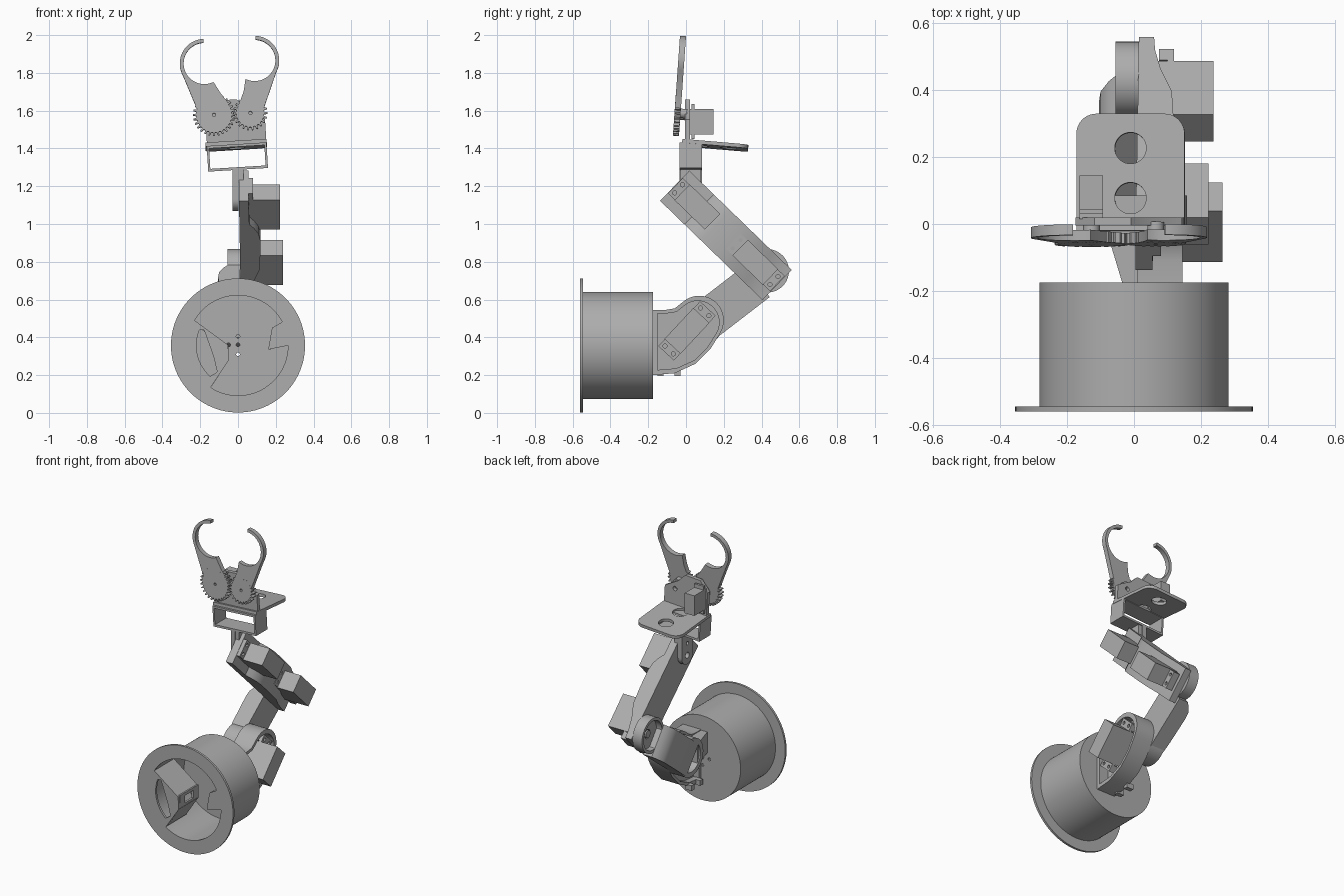
import bpy, bmesh
from math import sin, cos, pi, radians
from mathutils import Matrix, Vector

if "Cube" in bpy.data.objects:
    bpy.data.objects.remove(bpy.data.objects["Cube"], do_unlink=True)

grey = bpy.data.materials.new("plain grey")
grey.use_nodes = True
grey.diffuse_color = (0.42, 0.42, 0.42, 1)
grey.node_tree.nodes["Principled BSDF"].inputs["Base Color"].default_value = (0.42, 0.42, 0.42, 1)


def frame(origin, u, v):
    """Matrix with in-plane axes u, v and extrusion axis u x v."""
    u, v = Vector(u).normalized(), Vector(v).normalized()
    m = Matrix((u, v, u.cross(v))).transposed().to_4x4()
    m.translation = origin
    return m


SIDE = frame((0, 0, 0), (0, 1, 0), (0, 0, 1))    # draws in y,z; extrudes along x
FRONT = frame((0, 0, 0), (1, 0, 0), (0, 0, 1))   # draws in x,z; extrudes along -y
TOP = Matrix()                                   # draws in x,y; extrudes along z


def arc(cx, cy, r, a0=0, a1=360, n=48):
    full = abs(a1 - a0) == 360
    step = radians(a1 - a0) / n
    return [(cx + r * cos(radians(a0) + step * i), cy + r * sin(radians(a0) + step * i))
            for i in range(n if full else n + 1)]


def rect(x0, y0, x1, y1):
    return [(x0, y0), (x1, y0), (x1, y1), (x0, y1)]


def plate(name, mat, lo, hi, *loops):
    """Extrude an outline (further loops are holes) from lo to hi."""
    cu = bpy.data.curves.new(name, 'CURVE')
    cu.dimensions, cu.fill_mode, cu.extrude = '2D', 'BOTH', (hi - lo) / 2
    for pts in loops:
        sp = cu.splines.new('POLY')
        sp.points.add(len(pts) - 1)
        for p, q in zip(sp.points, pts):
            p.co = (q[0], q[1], 0, 1)
        sp.use_cyclic_u = True
    tmp = bpy.data.objects.new(name + "_outline", cu)
    bpy.context.collection.objects.link(tmp)
    dg = bpy.context.evaluated_depsgraph_get()
    me = bpy.data.meshes.new_from_object(tmp.evaluated_get(dg))
    bpy.data.objects.remove(tmp, do_unlink=True)
    me.transform(mat @ Matrix.Translation((0, 0, (lo + hi) / 2)))
    bm = bmesh.new()
    bm.from_mesh(me)
    bmesh.ops.remove_doubles(bm, verts=bm.verts, dist=1e-5)
    bmesh.ops.recalc_face_normals(bm, faces=bm.faces)
    bm.to_mesh(me)
    bm.free()
    me.name = name
    me.materials.clear()
    me.materials.append(grey)
    ob = bpy.data.objects.new(name, me)
    bpy.context.collection.objects.link(ob)
    return ob


# Base drum: flange with opening, shell, back wall
CZ = 0.357
opening = (arc(0, CZ, .265, 150, 28, 30) + [(.18, .45), (.16, .335)]
           + arc(0, CZ, .265, 0, -123, 30) + [(-.048, .28), (-.053, .36)])
slot = arc(0, CZ, .22, 158, 228, 10) + [(-.11, .217), (-.13, .3), (-.18, .44)]
plate("base_flange", FRONT, .545, .56, arc(0, CZ, .355, n=96), opening, slot)
plate("base_shell", FRONT, .18, .546, arc(0, CZ, .283, n=96), arc(0, CZ, .267, n=96))
pins = [arc(x, z, .01, n=12) for x, z in ((0, .36), (0, .405), (-.05, .36), (0, .31))]
plate("base_back_wall", FRONT, .175, .19, arc(0, CZ, .283, n=96), *pins)

# Holder walls inside the drum
plate("holder_upper_wall", FRONT, .35, .546, [(-.23, .49), (-.053, .36), (-.065, .35), (-.24, .475)])
plate("holder_lower_wall", FRONT, .35, .546, [(-.048, .28), (-.14, .14), (-.155, .15), (-.063, .28)])
plate("holder_window_wall", SIDE, -.065, -.05, rect(-.546, .275, -.35, .365), rect(-.49, .295, -.4, .345))
plate("holder_tab_wall", FRONT, .4, .546, [(.18, .45), (.16, .335), (.175, .335), (.195, .45)])

# Shoulder bracket: rim, web and clips
outer = ([(-.176, .2), (-.06, .21), (.05, .26), (.13, .34), (.18, .42)]
         + arc(.07, .49, .13, -20, 130, 24) + [(-.06, .553), (-.11, .545), (-.176, .545)])
inner = [(.01 + (y - .01) * .87, .41 + (z - .41) * .87) for y, z in outer]
plate("shoulder_rim", SIDE, .01, .145, outer, inner)
plate("shoulder_web", SIDE, .05, .08, outer, arc(.07, .49, .04))
for y in (-.135, -.045):
    plate("shoulder_clip", SIDE, -.02, .03, rect(y - .015, .195, y + .015, .23))
plate("shoulder_foot", TOP, .4, .54, [(-.035, -.176), (.012, -.176), (.012, 0), (-.085, 0), (-.07, -.06)])


def servo(name, y, z, d, x0, tab, x1):
    """Boxed motor with screwed mounting ears, lying along d."""
    f = frame((0, y, z), (0, *d), (0, -d[1], d[0]))
    plate(name + "_body", f, x0, x1, rect(-.112, -.058, .112, .058))
    holes = [arc(sx * .138, sy * .03, .011, n=12) for sx in (-1, 1) for sy in (-1, 1)]
    plate(name + "_ears", f, tab - .02, tab, rect(-.162, -.056, .162, .056), *holes)
    for sx in (-1, 1):
        plate(name + "_ear_block", f, tab - .045, tab - .019, rect(sx * .14 - .022, -.056, sx * .14 + .022, .056))


servo("shoulder_servo", .005, .434, (.68, .73), .05, .145, .265)
servo("elbow_servo", .367, .797, (.718, -.696), .04, .12, .238)
servo("wrist_servo", .06, 1.09, (.718, -.696), .03, .08, .222)

# Upper arm link with hub and elbow cup
SH, EL = (.07, .475), (.43, .752)
link = frame((0, *SH), (0, EL[0] - SH[0], EL[1] - SH[1]), (1, 0, 0))
side = [(-.02, -.09), (.1, -.1), (.28, -.105), (.32, -.1), (.36, -.075), (.38, -.055),
        (.38, .01), (-.02, .01)]
plate("upper_arm", link, -.095, .118, side)
plate("upper_arm_hub", SIDE, -.09, .01, arc(*SH, .125), arc(*SH, .095))
plate("upper_arm_hub_web", SIDE, -.03, .01, arc(*SH, .124))
plate("elbow_cup", SIDE, -.055, .015, arc(*EL, .115), arc(*EL, .096))
plate("elbow_cup_floor", SIDE, -.015, .015, arc(*EL, .114), arc(*EL, .03, n=24))
plate("elbow_axle", SIDE, -.02, .05, arc(*EL, .025, n=24))

# Forearm: slab, raised in the middle, thin at the ends
fore = frame((0, -.06, 1.2025), (0, .718, -.696), (1, 0, 0))
plate("forearm", fore, -.111, .111,
      [(0, .005), (.755, .015), (.755, .06), (.7, .063), (.62, .08), (.53, .113), (.42, .118),
       (.3, .118), (.25, .108), (.21, .085), (.18, .06), (0, .055)])

# Wrist tongue and open frame, slightly rolled
roll = radians(3.5)
G = frame((0, 0, 1.355), (cos(roll), 0, sin(roll)), (-sin(roll), 0, cos(roll)))
tongue = arc(.025, 1.13, .06, 180, 360, 20) + [(.085, 1.3), (-.035, 1.3)]
plate("wrist_tongue", SIDE, -.028, .002, tongue, arc(.025, 1.13, .02, n=20), arc(.025, 1.21, .012, n=16))
plate("wrist_gusset", SIDE, .002, .03, rect(-.03, 1.22, .08, 1.295))
plate("wrist_frame", G, -.085, .035, rect(-.162, -.068, .155, .068), rect(-.15, -.054, .143, .054))

# Shelf with two round holes
shelf = frame((0, 0, 1.43), (cos(roll), 0, sin(roll)), (0, 1, -.085))
outline = ([(-.172, -.02), (.152, -.02)] + arc(.092, .27, .06, 0, 90, 10)
           + arc(-.112, .27, .06, 90, 180, 10))
plate("shelf", shelf, -.01, .01, outline, arc(-.01, .227, .047), arc(-.01, .077, .047))

# Gripper backing plate and motor
plate("gripper_plate", G, -.02, .005,
      [(-.16, .065), (.155, .065), (.155, .19), (.06, .25), (.01, .305), (-.1, .305), (-.16, .24)],
      arc(.08, .19, .015, n=16))
plate("gripper_servo_body", TOP, 1.475, 1.61, rect(-.163, .015, -.092, .145))
plate("gripper_servo_ears", TOP, 1.45, 1.635, rect(-.163, .03, -.092, .045))

# Geared claws
claw = frame((0, -.045, 1.58), (1, 0, 0), (0, .07, 1))
for label, s, gx, gz, gr, teeth, ax, az in (("right", -1, .127, -.003, .1, 28, .178, .27),
                                            ("left", 1, .065, .007, .08, 22, .088, .286)):
    body = (arc(ax, az, .13, 88, -28, 28) + arc(gx, gz, gr * .9, 15, -195, 20)
            + [(gx - gr * .7, gz + gr * .7), (gx - .035, gz + .115)] + arc(ax, az, .11, -116, 88, 40))
    plate(label + "_claw", claw, -.016, .016, [(s * x, z) for x, z in body],
          arc(s * gx, gz, .009, n=12))
    cog = []
    for i in range(teeth):
        for k, r in ((-.3, gr - .006), (-.14, gr + .011), (.14, gr + .011), (.3, gr - .006)):
            a = 2 * pi * (i + k) / teeth
            cog.append((s * gx + r * cos(a), gz + r * sin(a)))
    plate(label + "_gear", claw, -.0155, .0165, cog, arc(s * gx, gz, .009, n=12))
    plate(label + "_gear_axle", claw, -.05, -.01, arc(s * gx, gz, .025, n=20))

# Smooth curved walls, keep hard edges
bpy.ops.object.select_all(action='DESELECT')
for ob in bpy.context.scene.objects:
    if ob.type == 'MESH':
        ob.select_set(True)
        bpy.context.view_layer.objects.active = ob
bpy.ops.object.shade_smooth_by_angle(angle=radians(30))
